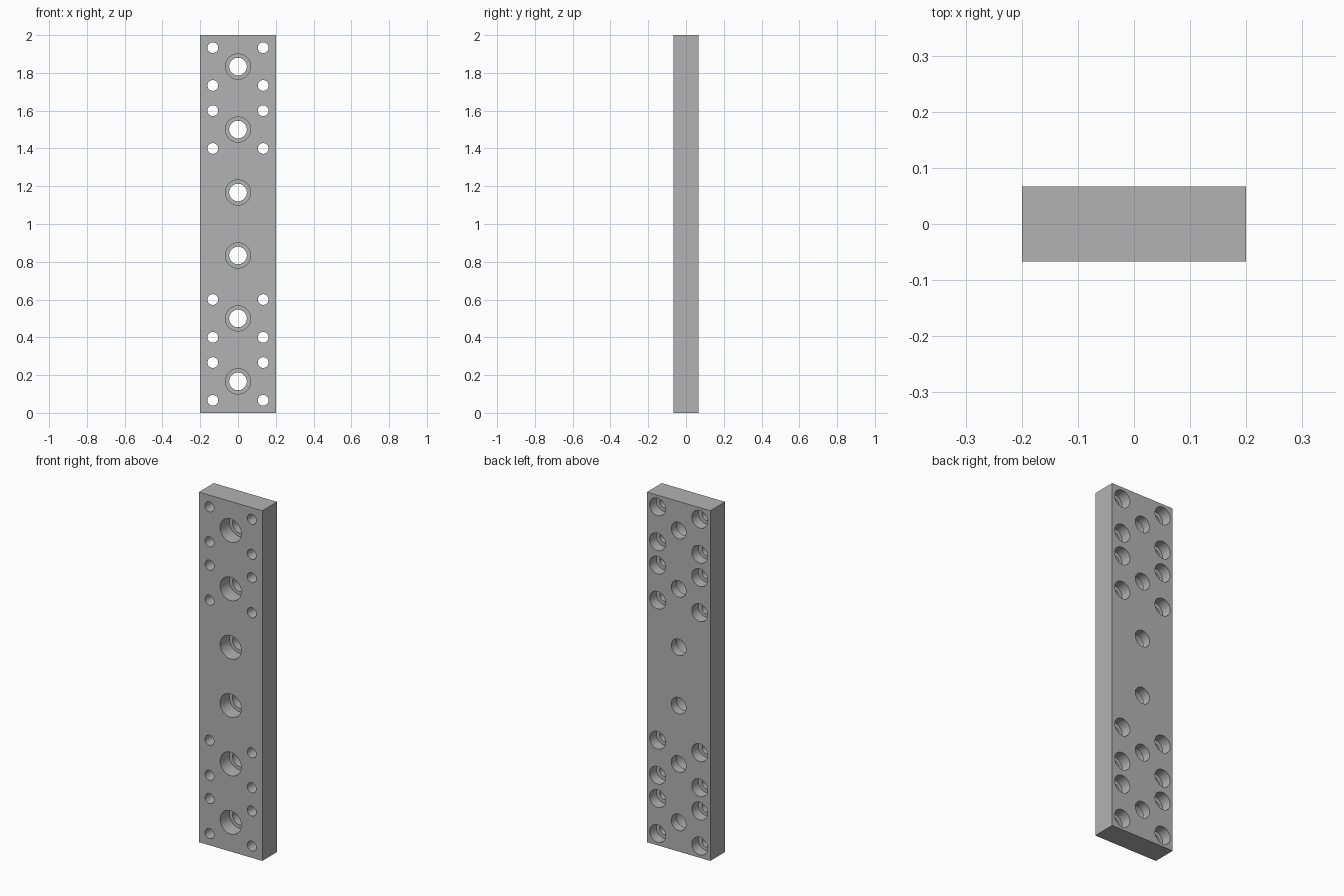
import bpy, bmesh, math

if "Cube" in bpy.data.objects:
    bpy.data.objects.remove(bpy.data.objects["Cube"], do_unlink=True)

W, D, H = 0.4, 0.1333, 2.0
MM = H / 300          # plate is laid out on a 300-unit length
SEGS = 48
OVER = 0.02           # cutter overshoot past each face

steel = bpy.data.materials.new("plain_grey")
steel.use_nodes = True
grey = (0.45, 0.45, 0.45, 1)
steel.diffuse_color = grey
steel.node_tree.nodes["Principled BSDF"].inputs["Base Color"].default_value = grey


def new_object(name, bm):
    mesh = bpy.data.meshes.new(name)
    bmesh.ops.recalc_face_normals(bm, faces=bm.faces)
    bm.to_mesh(mesh)
    bm.free()
    mesh.materials.append(steel)
    obj = bpy.data.objects.new(name, mesh)
    bpy.context.collection.objects.link(obj)
    return obj


def stepped_plug(bm, x, z, r_hole, r_bore, depth, side):
    """Closed counterbored plug along y; side -1 opens the bore at the front."""
    face = side * D / 2
    profile = [(r_bore, face + side * OVER), (r_bore, face - side * depth),
               (r_hole, face - side * depth), (r_hole, -face - side * OVER)]
    rings = []
    for r, y in profile:
        rings.append([bm.verts.new((x + r * math.cos(a), y, z + r * math.sin(a)))
                      for a in (math.tau * i / SEGS for i in range(SEGS))])
    for lo, hi in zip(rings, rings[1:]):
        for i in range(SEGS):
            j = (i + 1) % SEGS
            bm.faces.new((lo[i], lo[j], hi[j], hi[i]))
    bm.faces.new(rings[0])
    bm.faces.new(rings[-1])


# Plate
bm = bmesh.new()
bmesh.ops.create_cube(bm, size=1)
bmesh.ops.scale(bm, vec=(W, D, H), verts=bm.verts)
bmesh.ops.translate(bm, vec=(0, 0, H / 2), verts=bm.verts)
plate = new_object("mounting_plate", bm)

# Hole cutters: centre row bored from the front, side rows from the back
bm = bmesh.new()
for i in range(6):
    stepped_plug(bm, 0, (25 + 50 * i) * MM, 7 * MM, 10 * MM, 12.5 * MM, -1)
for x in (-20, 20):
    for z in (10, 40, 60, 90):
        for height in (z, 300 - z):
            stepped_plug(bm, x * MM, height * MM, 4.25 * MM, 7.5 * MM, 9 * MM, 1)
cutter = new_object("hole_cutter", bm)
cutter.hide_render = True

# Cut the holes and discard the cutter
cut = plate.modifiers.new("holes", "BOOLEAN")
cut.operation = "DIFFERENCE"
cut.solver = "EXACT"
cut.object = cutter
bpy.ops.object.select_all(action="DESELECT")
plate.select_set(True)
bpy.context.view_layer.objects.active = plate
bpy.ops.object.modifier_apply(modifier=cut.name)
bpy.data.objects.remove(cutter, do_unlink=True)

# Smooth hole walls, crisp rims
bpy.ops.object.shade_smooth_by_angle(angle=math.radians(30))
